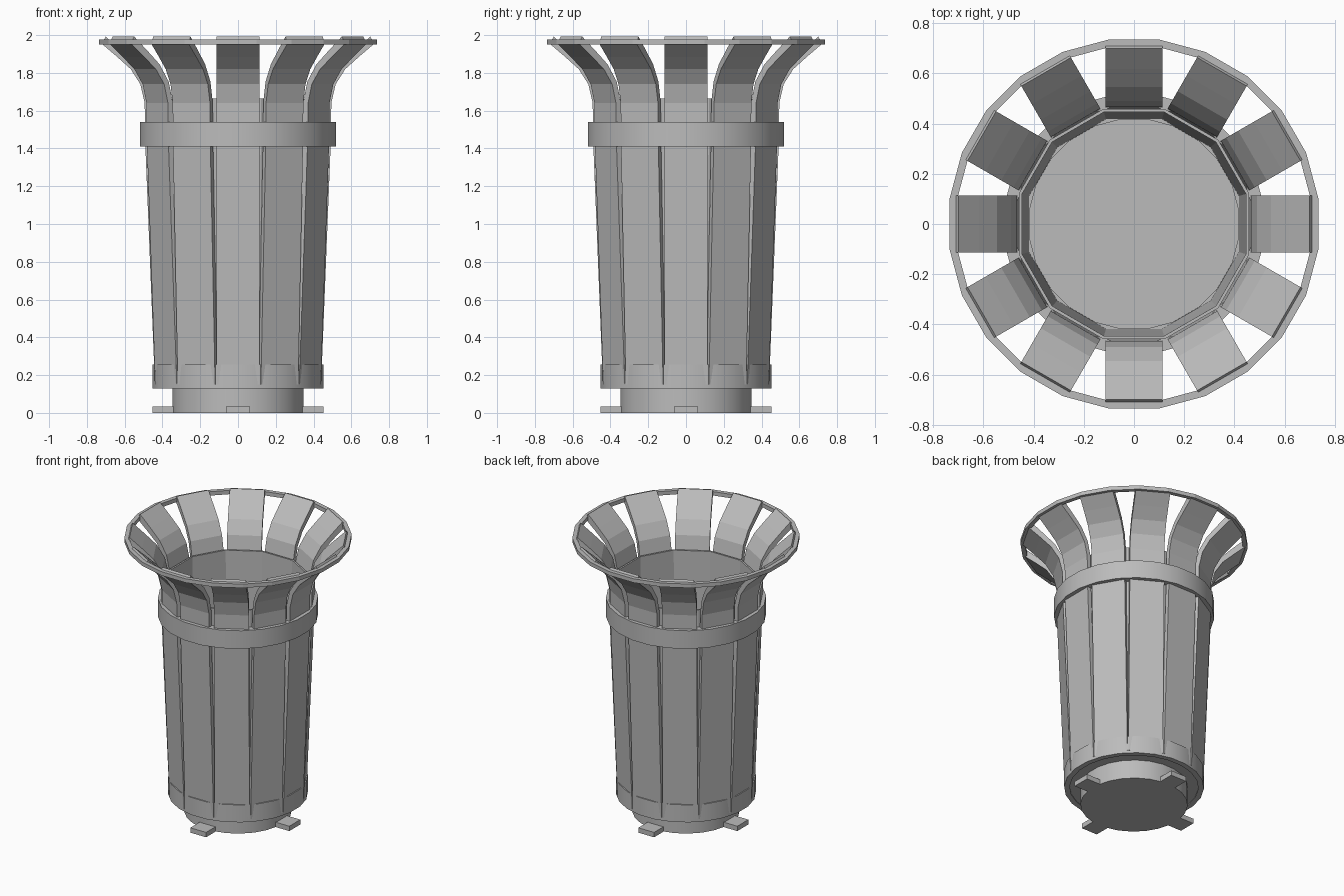
import bpy, math

if "Cube" in bpy.data.objects:
    bpy.data.objects.remove(bpy.data.objects["Cube"])

mat = bpy.data.materials.new("grey metal")
mat.diffuse_color = (0.5, 0.5, 0.5, 1)
mat.use_nodes = True
mat.node_tree.nodes["Principled BSDF"].inputs["Base Color"].default_value = mat.diffuse_color


def add_mesh(name, verts, faces, smooth=False):
    me = bpy.data.meshes.new(name)
    me.from_pydata(verts, [], faces)
    me.materials.append(mat)
    ob = bpy.data.objects.new(name, me)
    bpy.context.collection.objects.link(ob)
    if smooth:
        bpy.ops.object.select_all(action='DESELECT')
        ob.select_set(True)
        bpy.context.view_layer.objects.active = ob
        bpy.ops.object.shade_smooth_by_angle(angle=math.radians(30))
    return ob


def lathe(name, profile, n, phase=0.5, smooth=False, closed=True):
    """Spin (radius, z) points, listed counter-clockwise, around z."""
    k = len(profile)
    verts, faces = [], []
    for i in range(n):
        a = 2 * math.pi * (i + phase) / n
        verts += [(r * math.cos(a), r * math.sin(a), z) for r, z in profile]
    for i in range(n):
        j = (i + 1) % n
        for p in range(k if closed else k - 1):
            q = (p + 1) % k
            faces.append((i * k + p, j * k + p, j * k + q, i * k + q))
    if not closed:  # cap both ends with flat discs
        faces.append([i * k for i in reversed(range(n))])
        faces.append([i * k + k - 1 for i in range(n)])
    return add_mesh(name, verts, faces, smooth)


def ring(name, r0, r1, z0, z1, n=24, smooth=True):
    return lathe(name, [(r0, z0), (r1, z0), (r1, z1), (r0, z1)], n, 0.5, smooth)


# Pedestal and the plate closing the bottom of the body
lathe("pedestal", [(0.35, 0), (0.35, 0.14)], 24, smooth=True, closed=False)
lathe("bottom_plate", [(0.44, 0.135), (0.44, 0.16)], 24, closed=False)

# Hoops holding the slats and the rim at the top
ring("lower_band", 0.42, 0.456, 0.13, 0.255)
ring("upper_band", 0.475, 0.523, 1.41, 1.54)
ring("top_rim", 0.712, 0.742, 1.95, 1.978, smooth=False)

# Twelve-sided inner bin, open at the top
c = 1 / math.cos(math.pi / 12)
lathe("inner_bin", [(0.415 * c, 0.15), (0.458 * c, 1.665), (0.446 * c, 1.665),
                    (0.42 * c, 0.18)], 12, closed=False)

# Twelve slats: straight below, flared outwards at the top
outer = [(0.44, 0.15), (0.492, 1.45), (0.494, 1.64), (0.517, 1.74),
         (0.568, 1.82), (0.64, 1.885), (0.722, 1.955)]
inner = [(0.415, 0.15), (0.462, 1.45), (0.466, 1.65), (0.49, 1.755),
         (0.545, 1.845), (0.617, 1.915), (0.70, 1.992)]
section = outer + inner[::-1]
k, m = len(section), len(outer)
for s in range(12):
    a = math.pi * s / 6
    ca, sa = math.cos(a), math.sin(a)
    verts = [(r * ca - w * sa, r * sa + w * ca, z)
             for w in (-0.114, 0.114) for r, z in section]
    faces = [(p, (p + 1) % k, k + (p + 1) % k, k + p)[::-1] for p in range(k)]
    for p in range(m - 1):  # slat sides
        q = (p, p + 1, k - 2 - p, k - 1 - p)
        faces += [q, [v + k for v in reversed(q)]]
    add_mesh(f"slat_{s + 1}", verts, faces)

# Four feet sticking out of the pedestal
for f in range(4):
    a = math.pi * f / 2
    bpy.ops.mesh.primitive_cube_add(size=1, rotation=(0, 0, a), location=(
        0.385 * math.cos(a), 0.385 * math.sin(a), 0.0175))
    foot = bpy.context.object
    foot.name = f"foot_{f + 1}"
    foot.scale = (0.135, 0.125, 0.035)
    foot.data.materials.append(mat)
